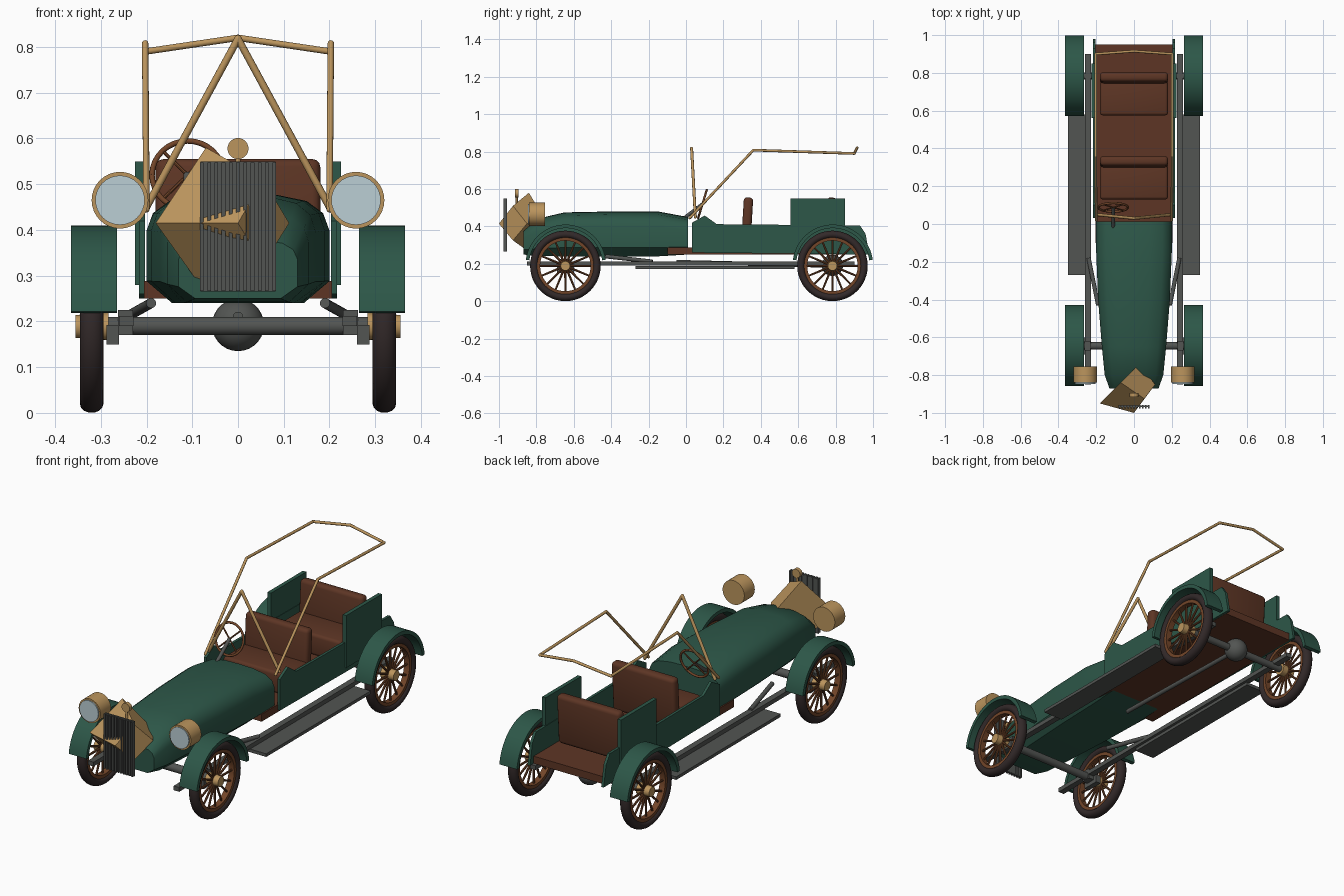
import bpy, bmesh
from math import sin, cos, pi, radians
from mathutils import Vector, Matrix

if "Cube" in bpy.data.objects:
    bpy.data.objects.remove(bpy.data.objects["Cube"])


def material(name, rgb):
    m = bpy.data.materials.new(name)
    m.use_nodes = True
    color = (*rgb, 1)
    m.diffuse_color = color
    m.node_tree.nodes["Principled BSDF"].inputs["Base Color"].default_value = color
    return m


GREEN = material("dark_green_paint", (0.026, 0.095, 0.065))
BRASS = material("brass", (0.5, 0.3, 0.11))
LEATHER = material("brown_leather", (0.11, 0.036, 0.018))
WOOD = material("spoke_wood", (0.17, 0.06, 0.022))
GREY = material("steel_grey", (0.085, 0.09, 0.085))
TYRE = material("tyre_rubber", (0.032, 0.022, 0.022))
GLASS = material("lamp_glass", (0.5, 0.62, 0.66))


def finish(name, bm, mat, smooth=False):
    bmesh.ops.recalc_face_normals(bm, faces=bm.faces)
    me = bpy.data.meshes.new(name)
    bm.to_mesh(me)
    bm.free()
    ob = bpy.data.objects.new(name, me)
    bpy.context.collection.objects.link(ob)
    me.materials.append(mat)
    if smooth:
        bpy.ops.object.select_all(action="DESELECT")
        bpy.context.view_layer.objects.active = ob
        ob.select_set(True)
        bpy.ops.object.shade_smooth_by_angle(angle=radians(35))
    return ob


def box(name, x, y, z, mat, bevel=0, tilt=0):
    """Box given by its (min, max) range on each axis."""
    bm = bmesh.new()
    size = [b - a for a, b in (x, y, z)]
    mid = Vector([(a + b) / 2 for a, b in (x, y, z)])
    bmesh.ops.create_cube(bm, size=1, matrix=Matrix.Translation(mid)
                          @ Matrix.Rotation(tilt, 4, "X") @ Matrix.Diagonal((*size, 1)))
    if bevel:
        bmesh.ops.bevel(bm, geom=bm.edges[:], offset=bevel, segments=3,
                        profile=0.5, affect="EDGES")
    return finish(name, bm, mat, bool(bevel))


def add_rod(bm, a, b, r1, r2=None, seg=12):
    a, b = Vector(a), Vector(b)
    turn = (b - a).to_track_quat("Z", "Y").to_matrix().to_4x4()
    bmesh.ops.create_cone(bm, cap_ends=True, segments=seg, radius1=r1,
                          radius2=r1 if r2 is None else r2, depth=(b - a).length,
                          matrix=Matrix.Translation((a + b) / 2) @ turn)


def rod(name, a, b, r1, mat, r2=None, seg=24):
    bm = bmesh.new()
    add_rod(bm, a, b, r1, r2, seg)
    return finish(name, bm, mat, True)


def tube(name, points, radius, mat):
    bm = bmesh.new()
    for a, b in zip(points, points[1:]):
        add_rod(bm, a, b, radius)
    for p in points:
        bmesh.ops.create_uvsphere(bm, u_segments=10, v_segments=6, radius=radius,
                                  matrix=Matrix.Translation(p))
    return finish(name, bm, mat, True)


def loft(name, rings, mat, closed=False, smooth=True):
    bm = bmesh.new()
    rows = [[bm.verts.new(p) for p in ring] for ring in rings]
    n = len(rows[0])
    for a, b in zip(rows, rows[1:] + rows[:1] if closed else rows[1:]):
        for i in range(n):
            j = (i + 1) % n
            bm.faces.new((a[i], a[j], b[j], b[i]))
    if not closed:
        bm.faces.new(rows[0])
        bm.faces.new(rows[-1])
    return finish(name, bm, mat, smooth)


def ring_x(name, cx, cy, cz, profile, mat, start=0, end=2 * pi, steps=48):
    """Sweep a profile of (x offset, radius) about an axis along x."""
    full = end - start > 6.28
    angles = [start + (end - start) * i / steps for i in range(steps + (not full))]
    rings = [[(cx + x, cy + r * cos(t), cz + r * sin(t)) for x, r in profile] for t in angles]
    return loft(name, rings, mat, closed=full)


# Hood with tapering nose: y, half width, bottom, top
half = [(0, 0), (.72, 0), (1, .2), (1, .66), (.93, .82), (.75, .93), (.4, .99), (0, 1)]
outline = half + [(-u, v) for u, v in half[-2:0:-1]]
stations = [(-.87, .13, .25, .38), (-.8, .155, .242, .44), (-.65, .17, .24, .475),
            (-.4, .19, .24, .48), (-.15, .2, .24, .48), (.012, .2, .25, .45)]
loft("hood", [[(u * w, y, b + v * (t - b)) for u, v in outline]
              for y, w, b, t in stations], GREEN)

# Floor, seats
box("floor", (-.205, .205), (-.1, .95), (.25, .288), LEATHER)
for label, y in (("front", .13), ("rear", .575)):
    box(label + "_seat_cushion", (-.18, .18), (y, y + .185), (.285, .395), LEATHER, .015)
    box(label + "_seat_back", (-.18, .18), (y + .172, y + .222), (.3, .555), LEATHER, .018, -.06)

# Body sides and rear quarter panels
side_profile = [(.032, .26), (.032, .42), (.1, .458), (.165, .412), (.93, .405),
                (.96, .36), (.98, .25)]
for s, label in ((1, "left"), (-1, "right")):
    loft(label + "_body_side", [[(s * x, y, z) for y, z in side_profile]
                                for x in (.203, .217)], GREEN, smooth=False)
    x = sorted((s * .205, s * .225))
    box(label + "_quarter_panel", x, (.56, .85), (.28, .55), GREEN)

# Wheels and fenders
for s, side in ((1, "left"), (-1, "right")):
    for end, y in (("front", -.645), ("rear", .783)):
        part = end + "_" + side
        cx, cz = s * .32, .189
        tyre = [(.026 * cos(a), .168 + .021 * sin(a))
                for a in (2 * pi * i / 14 for i in range(14))]
        ring_x(part + "_tyre", cx, y, cz, tyre, TYRE)
        ring_x(part + "_rim", cx, y, cz,
               [(-.016, .135), (.016, .135), (.016, .152), (-.016, .152)], WOOD)
        bm = bmesh.new()
        for i in range(16):
            a = 2 * pi * i / 16
            d = Vector((0, cos(a), sin(a)))
            c = Vector((cx, y, cz))
            add_rod(bm, c + d * .02, c + d * .14, .0065, .005, 8)
        finish(part + "_spokes", bm, WOOD, True)
        rod(part + "_hub", (s * .283, y, cz), (s * .355, y, cz), .03, BRASS, .025)
        ring_x(part + "_fender", s * .315, y + .002, .195,
               [(-.05, .196), (.05, .196), (.05, .215), (-.05, .215)], GREEN,
               radians(7), radians(173), 28)

    # Chassis rail, running board, brace, spring mounts
    x = sorted((s * .228, s * .26))
    box(side + "_chassis_rail", x, (-.85, .9), (.19, .212), GREY)
    x = sorted((s * .24, s * .35))
    box(side + "_running_board", x, (-.27, .58), (.172, .188), GREY)
    x = sorted((s * .23, s * .262))
    box(side + "_axle_knuckle", x, (-.67, -.62), (.17, .225), GREY)
    x = sorted((s * .26, s * .288))
    box(side + "_steering_arm", x, (-.69, -.6), (.15, .192), GREY)
    rod(side + "_frame_brace", (s * .19, -.43, .24), (s * .24, -.18, .212), .011, GREY)

    # Head lamps
    cx = s * .258
    rod(side + "_lamp_shell", (cx, -.84, .465), (cx, -.755, .465), .062, BRASS, seg=32)
    rod(side + "_lamp_glass", (cx, -.846, .465), (cx, -.838, .465), .054, GLASS, seg=32)

# Axles and drive line
rod("front_axle", (-.29, -.645, .19), (.29, -.645, .19), .02, GREY)
rod("rear_axle", (-.29, .783, .19), (.29, .783, .19), .018, GREY)
rod("drive_shaft", (0, .78, .19), (0, -.05, .21), .011, GREY)
bm = bmesh.new()
bmesh.ops.create_uvsphere(bm, u_segments=24, v_segments=14, radius=.057,
                          matrix=Matrix.Translation((0, .783, .192)))
finish("differential", bm, GREY, True)

# Radiator shell: skewed diamond frustum
wide = [(-.18, -.95, .415), (-.07, -.84, .58), (.03, -.74, .415), (-.08, -.855, .275)]
narrow = [(0, -1, .415), (.055, -.925, .51), (.112, -.85, .415), (.055, -.925, .325)]
loft("radiator_shell", [wide, narrow], BRASS, smooth=False)

# Radiator grille with bars, filler cap
box("grille_plate", (-.082, .082), (-.968, -.96), (.265, .55), GREY)
for i in range(11):
    x = -.079 + i * .0158
    box(f"grille_bar_{i}", (x - .004, x + .004), (-.977, -.957), (.267, .548), GREY)
rod("filler_stem", (0, -.905, .48), (0, -.905, .56), .006, BRASS)
rod("filler_cap", (0, -.915, .578), (0, -.895, .578), .023, BRASS)

# Windscreen frame and folding top bow
tube("windscreen_frame", [(-.2, .05, .45), (0, .03, .818), (.2, .05, .45)], .008, BRASS)
bow = [(.2, .02, .445), (.203, .36, .808), (.203, .9, .79)]
tube("top_bow", bow + [(0, .915, .82)] + [(-x, y, z) for x, y, z in reversed(bow)],
     .007, BRASS)

# Steering wheel and column
tilt = Matrix.Translation((-.11, .088, .52)) @ Matrix.Rotation(radians(-17), 4, "X")
wheel = []
for i in range(32):
    a = 2 * pi * i / 32
    wheel.append(tilt @ Vector((.078 * cos(a), 0, .078 * sin(a))))
tube("steering_wheel", wheel + wheel[:1], .006, WOOD)
bm = bmesh.new()
for i in range(4):
    add_rod(bm, tilt.translation, wheel[i * 8 + 4], .004, seg=8)
finish("steering_spokes", bm, WOOD, True)
rod("steering_column", tilt.translation, (-.11, -.03, .43), .009, GREY)
